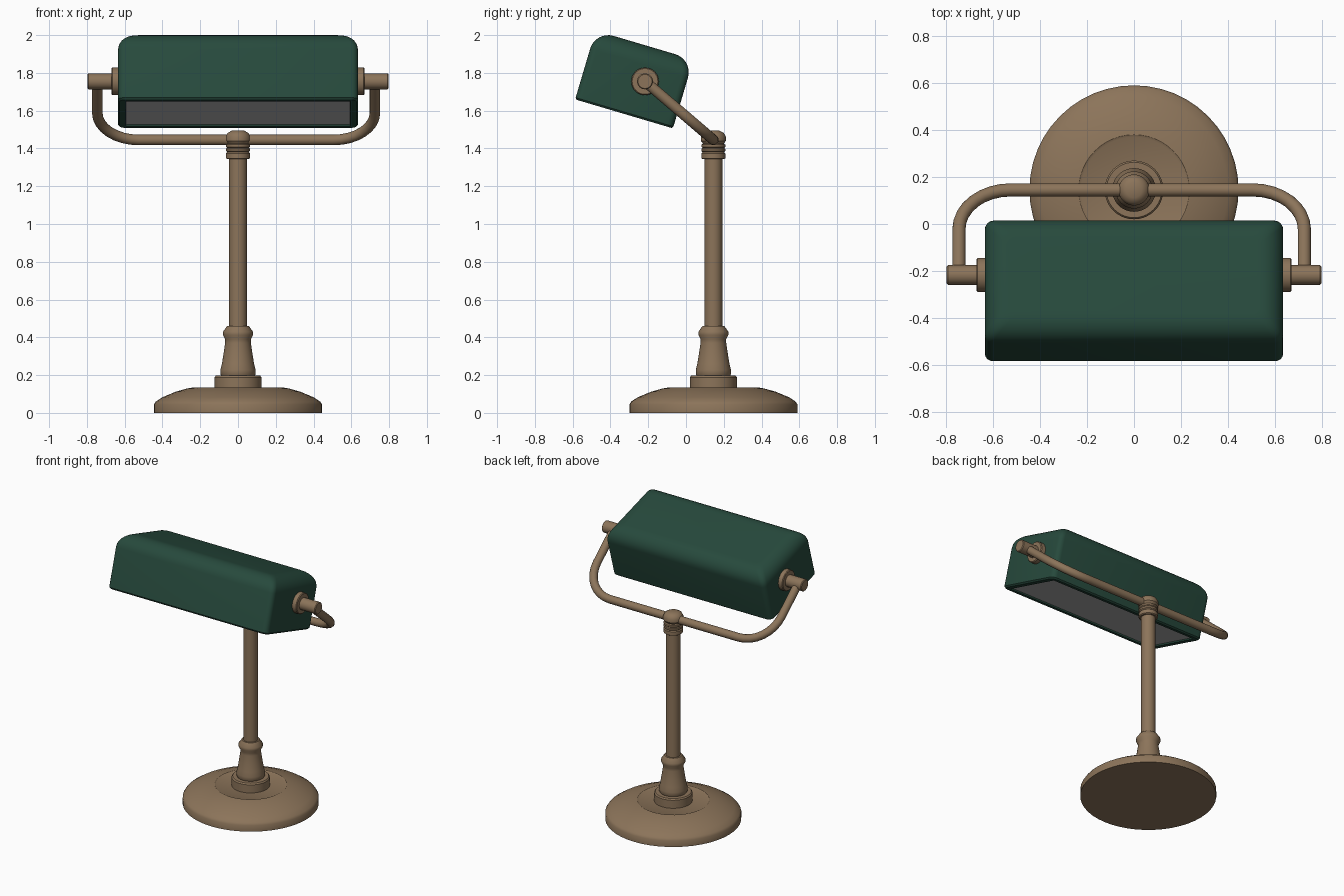
import bpy, bmesh, math
from mathutils import Matrix, Vector

if "Cube" in bpy.data.objects:
    bpy.data.objects.remove(bpy.data.objects["Cube"])


def material(name, rgb):
    m = bpy.data.materials.new(name)
    m.diffuse_color = (*rgb, 1)
    m.use_nodes = True
    m.node_tree.nodes["Principled BSDF"].inputs["Base Color"].default_value = m.diffuse_color
    return m


BRASS = material("aged brass", (0.262, 0.175, 0.102))
GREEN = material("dark green", (0.020, 0.068, 0.046))
GREY = material("light grey", (0.50, 0.50, 0.50))
POLE_Y = 0.145
PIVOT = Vector((0, -0.217, 1.755))


def finish(name, bm, mats, angle=35):
    bmesh.ops.recalc_face_normals(bm, faces=bm.faces)
    me = bpy.data.meshes.new(name)
    bm.to_mesh(me)
    bm.free()
    ob = bpy.data.objects.new(name, me)
    bpy.context.collection.objects.link(ob)
    for m in mats:
        me.materials.append(m)
    bpy.ops.object.select_all(action='DESELECT')
    ob.select_set(True)
    bpy.context.view_layer.objects.active = ob
    bpy.ops.object.shade_smooth_by_angle(angle=math.radians(angle))
    return ob


def skin(bm, rings):
    """Join rings of points into a closed tube with flat caps."""
    loops = [[bm.verts.new(p) for p in r] for r in rings]
    n = len(loops[0])
    for a, b in zip(loops, loops[1:]):
        for i in range(n):
            bm.faces.new((a[i], a[(i + 1) % n], b[(i + 1) % n], b[i]))
    bm.faces.new(loops[-1])
    return bm.faces.new(loops[0][::-1])


def circle(r, n):
    return [(r * math.cos(2 * math.pi * i / n), r * math.sin(2 * math.pi * i / n)) for i in range(n)]


def lathe(name, profile, n=40):
    bm = bmesh.new()
    skin(bm, [[(x, y + POLE_Y, z) for x, y in circle(r, n)] for r, z in profile])
    return finish(name, bm, [BRASS])


# Stand: base, foot collar, flared socket, pole, top fitting
lathe("base", [(0.445, 0), (0.445, 0.045), (0.435, 0.06), (0.40, 0.083), (0.33, 0.112),
               (0.27, 0.129), (0.235, 0.135), (0.225, 0.13)], 48)
lathe("foot_collar", [(0.125, 0.12), (0.125, 0.188), (0.118, 0.197)])
lathe("pole_socket", [(0.085, 0.19), (0.093, 0.205), (0.093, 0.228), (0.085, 0.26), (0.077, 0.31),
                      (0.068, 0.37), (0.068, 0.39), (0.079, 0.412), (0.079, 0.43), (0.058, 0.46)])
lathe("pole", [(0.047, 0.44), (0.047, 1.37)], 32)
lathe("top_fitting", [(0.056, 1.343), (0.063, 1.348), (0.063, 1.374), (0.057, 1.38), (0.063, 1.386),
                      (0.063, 1.398), (0.058, 1.403), (0.063, 1.408), (0.063, 1.42), (0.055, 1.425),
                      (0.066, 1.44), (0.066, 1.462), (0.055, 1.482), (0.033, 1.494)])

# Yoke: one bent tube in a tilted plane, built from path points (x, distance along tilt)
LOW = Vector((0, POLE_Y, 1.445))
tilt = PIVOT - LOW
reach = tilt.length
tilt.normalize()
R, HALF, SHIFT = 0.22, 0.735, -0.01
side = [(HALF, reach)]
for k in range(9):
    a = math.pi / 2 * k / 8
    side.append((HALF - R + R * math.cos(a), R - R * math.sin(a)))
path = side + [(-x, d) for x, d in reversed(side)]
normal = Vector((1, 0, 0)).cross(tilt)
rings = []
for i, (x, d) in enumerate(path):
    x0, d0 = path[max(i - 1, 0)]
    x1, d1 = path[min(i + 1, len(path) - 1)]
    along = (Vector((x1 - x0, 0, 0)) + tilt * (d1 - d0)).normalized()
    across = along.cross(normal)
    centre = LOW + tilt * d + Vector((x + SHIFT, 0, 0))
    rings.append([centre + across * u + normal * v for u, v in circle(0.028, 16)])
bm = bmesh.new()
skin(bm, rings)
finish("yoke", bm, [BRASS])

# Pivots on both ends of the shade: flat washer and knob
for label, s in (("left", -1), ("right", 1)):
    for part, r, x0, x1 in (("washer", 0.073, 0.62, 0.67), ("knob", 0.042, 0.65, 0.797)):
        e = 0.005
        bm = bmesh.new()
        skin(bm, [[(s * x, PIVOT.y + u, PIVOT.z + v) for u, v in circle(q, 32)]
                  for q, x in ((r, x0), (r, x1 - e), (r - e, x1))])
        finish(f"{label}_{part}", bm, [BRASS])


# Shade: rounded rectangle rings, rounded over at the top, then tilted
def rounded_rect(hx, hy, r, z, n=4):
    pts = []
    for q, (sx, sy) in enumerate(((1, 1), (-1, 1), (-1, -1), (1, -1))):
        for k in range(n + 1):
            a = math.pi / 2 * (q + k / n)
            pts.append((sx * (hx - r) + r * math.cos(a), sy * (hy - r) + r * math.sin(a), z))
    return pts


W, D, H, TOP = 0.635, 0.27, 0.38, 0.10
levels = [(0.008, 0), (0, 0.01)]
for k in range(9):
    a = math.pi / 2 * k / 8
    levels.append((TOP * (1 - math.cos(a)), H - TOP + TOP * math.sin(a)))
bm = bmesh.new()
bottom = skin(bm, [rounded_rect(W - i, D - i, 0.035, z) for i, z in levels])
bmesh.ops.recalc_face_normals(bm, faces=bm.faces)
# light panel sunk slightly into the underside
bmesh.ops.inset_region(bm, faces=[bottom], thickness=0.032, use_even_offset=True)
bmesh.ops.inset_region(bm, faces=[bottom], thickness=0.001, depth=-0.01)
bottom.material_index = 1
bm.transform(Matrix.Translation((0, -0.328, 1.583)) @ Matrix.Rotation(math.radians(-16.5), 4, 'X'))
finish("shade", bm, [GREEN, GREY])
